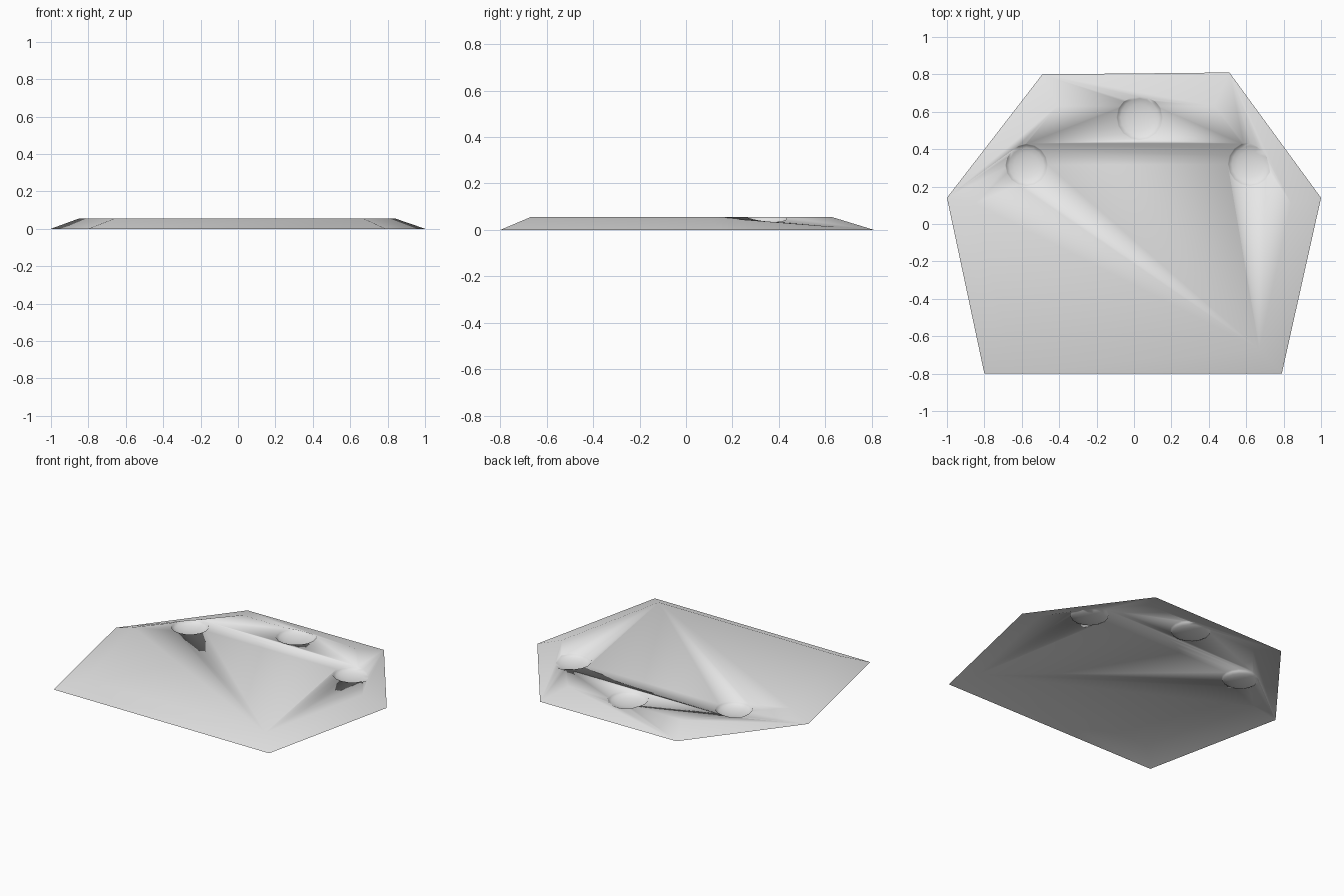
import bpy, bmesh

if "Cube" in bpy.data.objects:
    bpy.data.objects.remove(bpy.data.objects["Cube"])

TOP = 0.055
OUTER = [(-0.8, -0.8), (0.79, -0.8), (1, 0.14), (0.51, 0.81), (-0.49, 0.8), (-1, 0.14)]
INNER = [(-0.66, -0.67), (0.67, -0.67), (0.84, 0.11), (0.43, 0.63), (-0.41, 0.63), (-0.85, 0.11)]
DENTS = [(-0.575, 0.315, 0.115), (0.03, 0.57, 0.125), (0.62, 0.32, 0.12)]  # x, y, radius

stone = bpy.data.materials.new("light_grey")
stone.diffuse_color = (0.8, 0.8, 0.8, 1)
stone.use_nodes = True
stone.node_tree.nodes["Principled BSDF"].inputs["Base Color"].default_value = stone.diffuse_color


def add_object(name, bm):
    mesh = bpy.data.meshes.new(name)
    bm.to_mesh(mesh)
    bm.free()
    mesh.materials.append(stone)
    obj = bpy.data.objects.new(name, mesh)
    bpy.context.collection.objects.link(obj)
    return obj


# Hexagonal slab with sloping rim
bm = bmesh.new()
low = [bm.verts.new((x, y, 0)) for x, y in OUTER]
high = [bm.verts.new((x, y, TOP)) for x, y in INNER]
bm.faces.new(high)
bm.faces.new(low[::-1])
for i in range(6):
    j = (i + 1) % 6
    bm.faces.new((low[i], low[j], high[j], high[i]))
plate = add_object("plate", bm)

# Three shallow round hollows along the back
cutters = []
for x, y, r in DENTS:
    bm = bmesh.new()
    bmesh.ops.create_uvsphere(bm, u_segments=16, v_segments=10, radius=1)
    bmesh.ops.scale(bm, vec=(r, r, 0.036), verts=bm.verts)
    bmesh.ops.translate(bm, vec=(x, y, TOP + 0.001), verts=bm.verts)
    cutter = add_object("hollow_cutter", bm)
    cutter.hide_render = True
    cutters.append(cutter)
    mod = plate.modifiers.new("hollow", 'BOOLEAN')
    mod.operation = 'DIFFERENCE'
    mod.solver = 'EXACT'
    mod.object = cutter

bpy.context.view_layer.update()
graph = bpy.context.evaluated_depsgraph_get()
shell = bpy.data.meshes.new_from_object(plate.evaluated_get(graph))
plate.modifiers.clear()
for cutter in cutters:
    bpy.data.objects.remove(cutter)

# Open the underside so the hollows show from below
bm = bmesh.new()
bm.from_mesh(shell)
base = [f for f in bm.faces if all(v.co.z < 0.001 for v in f.verts)]
bmesh.ops.delete(bm, geom=base, context='FACES')
for f in bm.faces:
    f.smooth = True
    f.material_index = 0
bm.to_mesh(shell)
bm.free()
shell.materials.clear()
shell.materials.append(stone)
plate.data = shell
